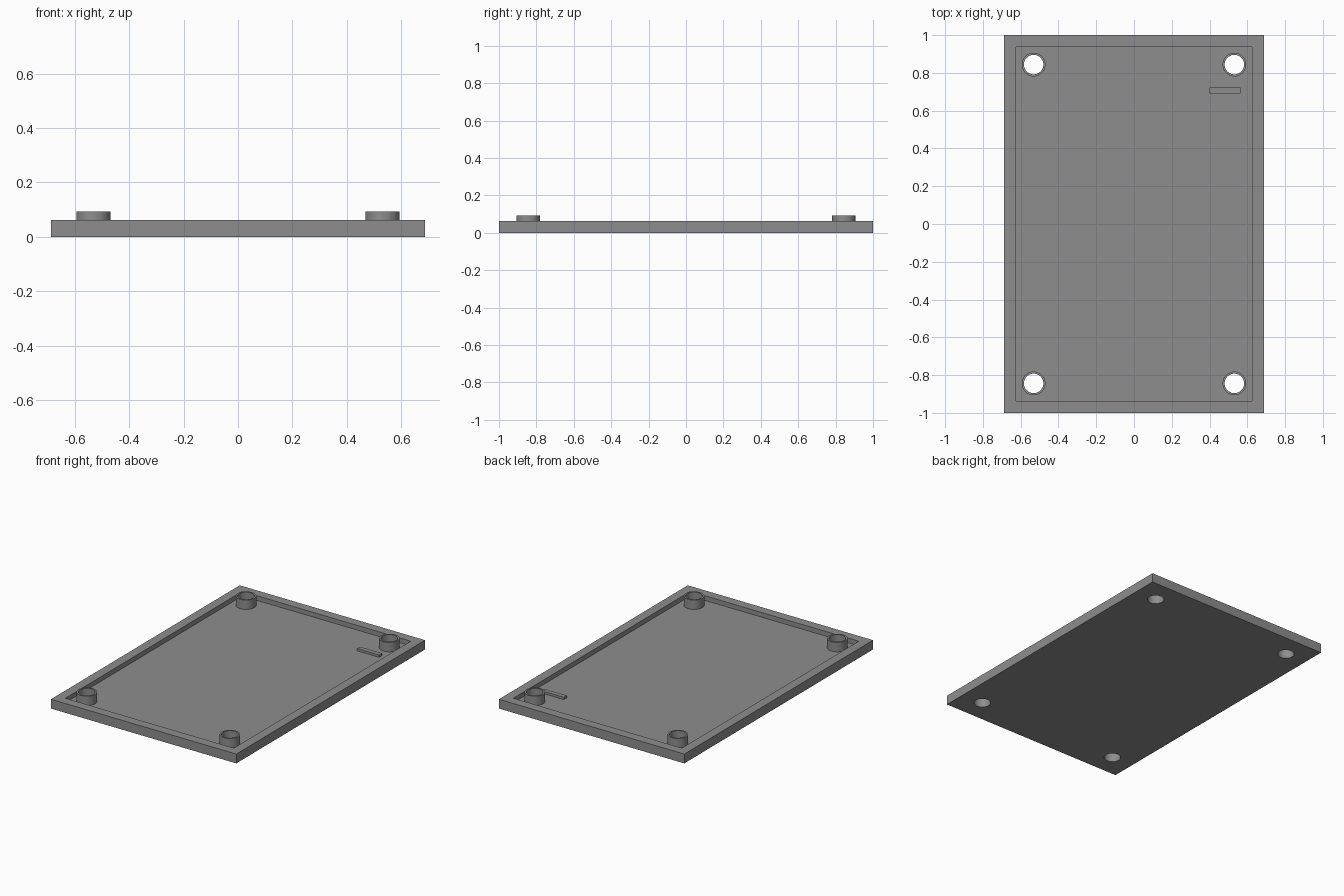
import bpy, math

if "Cube" in bpy.data.objects:
    bpy.data.objects.remove(bpy.data.objects["Cube"])

U = 1 / 32                      # design grid: the plate is 44 x 64 units
grey = bpy.data.materials.new("grey plastic")
grey.diffuse_color = (0.27, 0.27, 0.27, 1)
grey.use_nodes = True
grey.node_tree.nodes["Principled BSDF"].inputs["Base Color"].default_value = grey.diffuse_color


def box(name, x, y, z0, z1, w, d):
    bpy.ops.mesh.primitive_cube_add(size=1, location=(x, y, (z0 + z1) / 2))
    ob = bpy.context.object
    ob.name = name
    ob.scale = (w, d, z1 - z0)
    bpy.ops.object.transform_apply(location=False, rotation=False, scale=True)
    ob.data.materials.append(grey)
    return ob


def cylinder(name, x, y, z0, z1, r):
    bpy.ops.mesh.primitive_cylinder_add(vertices=48, radius=r, depth=z1 - z0,
                                        location=(x, y, (z0 + z1) / 2))
    ob = bpy.context.object
    ob.name = name
    ob.data.materials.append(grey)
    return ob


def combine(target, tool, operation):
    mod = target.modifiers.new(operation.lower(), 'BOOLEAN')
    mod.operation = operation
    mod.solver = 'EXACT'
    mod.object = tool
    bpy.context.view_layer.objects.active = target
    bpy.ops.object.modifier_apply(modifier=mod.name)
    bpy.data.objects.remove(tool)


# Shallow tray: outer block with a pocket leaving a rim
tray = box("tray", 0, 0, 0, 2 * U, 44 * U, 64 * U)
combine(tray, box("pocket", 0, 0, U, 4 * U, 40 * U, 60 * U), 'DIFFERENCE')

# Corner standoffs with holes running through the floor
corners = [(sx * 17 * U, sy * 27 * U) for sx in (-1, 1) for sy in (-1, 1)]
for x, y in corners:
    combine(tray, cylinder("standoff", x, y, U / 2, 3 * U, 2 * U), 'UNION')
    combine(tray, cylinder("screw_hole", x, y, -U, 5 * U, 1.65 * U), 'DIFFERENCE')

# Small raised bar beside the back right standoff
combine(tray, box("bar", 15.4 * U, 22.65 * U, U / 2, 1.5 * U, 5.2 * U, U), 'UNION')

bpy.ops.object.select_all(action='DESELECT')
tray.select_set(True)
bpy.context.view_layer.objects.active = tray
bpy.ops.object.shade_smooth_by_angle(angle=math.radians(30))
